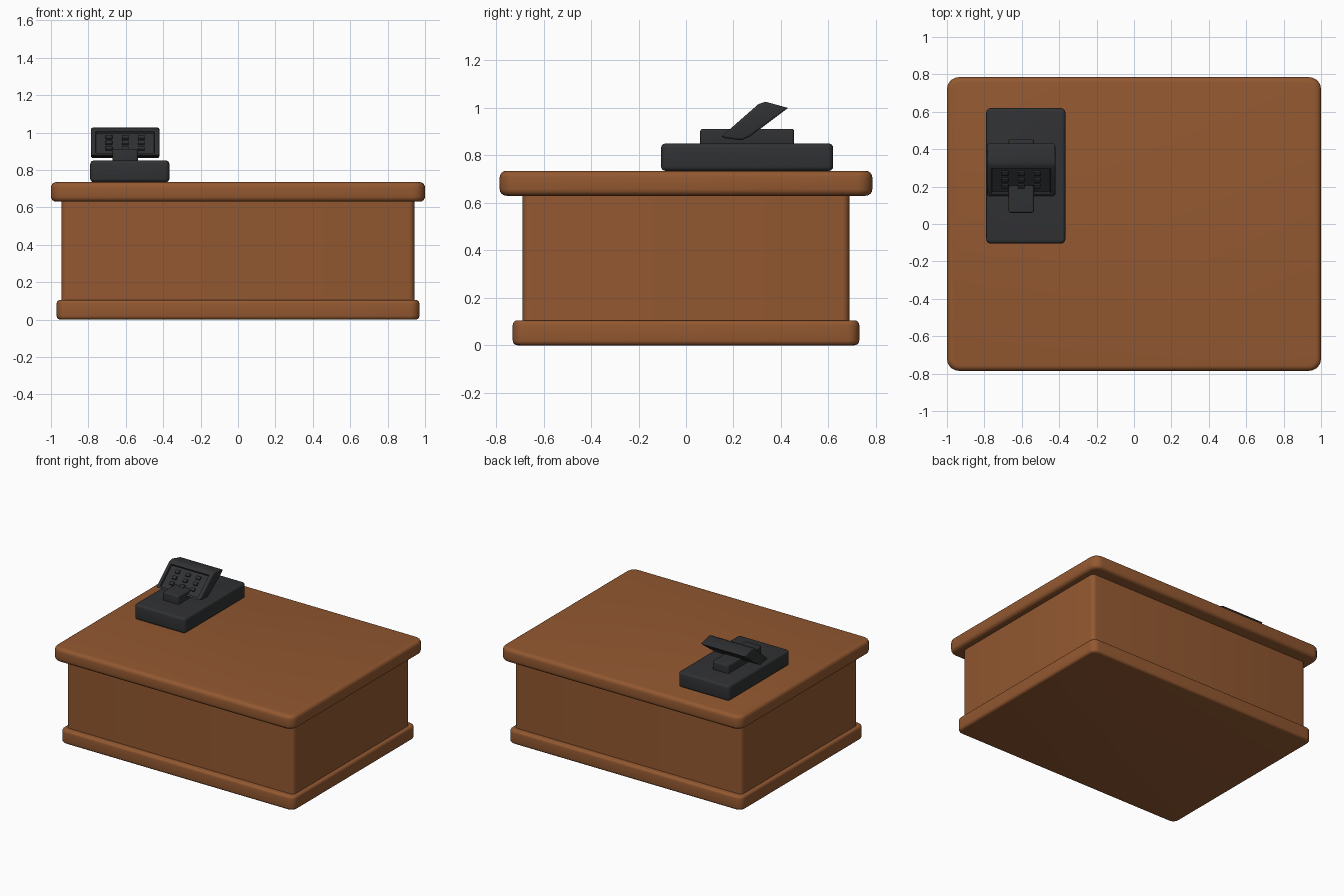
import bpy, bmesh, math
from mathutils import Vector, Matrix

if "Cube" in bpy.data.objects:
    bpy.data.objects.remove(bpy.data.objects["Cube"])


def material(name, rgb):
    m = bpy.data.materials.new(name)
    m.diffuse_color = (*rgb, 1)
    m.use_nodes = True
    m.node_tree.nodes["Principled BSDF"].inputs["Base Color"].default_value = m.diffuse_color
    return m


WOOD = material("brown wood", (0.29, 0.098, 0.030))
DARK = material("dark grey plastic", (0.030, 0.031, 0.033))


def finish(name, bm, mat, smooth=True):
    bmesh.ops.recalc_face_normals(bm, faces=bm.faces)
    me = bpy.data.meshes.new(name)
    bm.to_mesh(me)
    bm.free()
    ob = bpy.data.objects.new(name, me)
    bpy.context.collection.objects.link(ob)
    me.materials.append(mat)
    if smooth:
        bpy.ops.object.select_all(action='DESELECT')
        ob.select_set(True)
        bpy.context.view_layer.objects.active = ob
        bpy.ops.object.shade_smooth_by_angle(angle=math.radians(35))
    return ob


def box(name, x, y, z, mat, corner=0.0, edge=0.0):
    """Box from ranges, with rounded vertical corners and rounded rims."""
    bm = bmesh.new()
    bmesh.ops.create_cube(bm, size=1)
    for v in bm.verts:
        v.co = Vector([a[0] + (c + 0.5) * (a[1] - a[0])
                       for c, a in zip(v.co, (x, y, z))])
    if corner:
        es = [e for e in bm.edges
              if abs(e.verts[0].co.z - e.verts[1].co.z) > 1e-4]
        bmesh.ops.bevel(bm, geom=es, offset=corner, segments=5,
                        profile=0.5, affect='EDGES')
    if edge:
        es = [e for e in bm.edges
              if abs(e.verts[0].co.z - e.verts[1].co.z) < 1e-4]
        bmesh.ops.bevel(bm, geom=es, offset=edge, segments=4,
                        profile=0.5, affect='EDGES')
    return finish(name, bm, mat)


# Wooden cabinet
box("base_plinth", (-0.97, 0.97), (-0.73, 0.73), (0, 0.105), WOOD, 0.05, 0.02)
box("cabinet_body", (-0.943, 0.943), (-0.688, 0.688), (0.09, 0.65), WOOD, 0.03)
box("counter_top", (-1, 1), (-0.785, 0.785), (0.63, 0.735), WOOD, 0.065, 0.028)

# Terminal base and neck
box("terminal_base", (-0.79, -0.367), (-0.105, 0.62), (0.735, 0.85),
    DARK, 0.025, 0.018)
box("terminal_neck", (-0.67, -0.535), (0.06, 0.455), (0.84, 0.912),
    DARK, 0.012, 0.01)

# Tilted head: side profile (y, z) extruded across x
profile = [(0.150, 0.880), (0.305, 1.016), (0.335, 1.026), (0.43, 1.0),
           (0.270, 0.880), (0.235, 0.864), (0.165, 0.872)]
X0, X1 = -0.787, -0.420
bm = bmesh.new()
end = bm.faces.new([bm.verts.new((X0, y, z)) for y, z in profile])
ext = bmesh.ops.extrude_face_region(bm, geom=[end])
bmesh.ops.translate(bm, vec=(X1 - X0, 0, 0),
                    verts=[g for g in ext["geom"]
                           if isinstance(g, bmesh.types.BMVert)])
bmesh.ops.recalc_face_normals(bm, faces=bm.faces)
ends = [e for e in bm.edges
        if abs(e.verts[0].co.x - e.verts[1].co.x) < 1e-4]
bmesh.ops.bevel(bm, geom=ends, offset=0.014, segments=3, profile=0.5,
                affect='EDGES', clamp_overlap=True)
bm.normal_update()
# Sunken keypad panel on the sloping front
down = Vector((0, 0.150, 0.880))
up = Vector((0, 0.305, 1.016)) - down
normal = Vector((0, -up.z, up.y)).normalized()
face = max((f for f in bm.faces if f.normal.dot(normal) > 0.98),
           key=lambda f: f.calc_area())
bmesh.ops.inset_region(bm, faces=[face], thickness=0.022, depth=0)
bmesh.ops.inset_region(bm, faces=[face], thickness=0.004, depth=-0.012)
finish("terminal_head", bm, DARK)

# Keys, three by three
tilt = math.atan2(up.z, up.y)
for row, t in enumerate((0.30, 0.52, 0.74)):
    for col, x in enumerate((-0.69, -0.603, -0.517)):
        bm = bmesh.new()
        bmesh.ops.create_cube(bm, size=1)
        bmesh.ops.scale(bm, vec=(0.036, 0.026, 0.016), verts=bm.verts)
        bmesh.ops.bevel(bm, geom=bm.edges[:], offset=0.004, segments=2,
                        profile=0.5, affect='EDGES')
        pos = down + up * t - normal * 0.009
        pos.x = x
        bm.transform(Matrix.Translation(pos) @ Matrix.Rotation(tilt, 4, 'X'))
        finish(f"key_{row}_{col}", bm, DARK)
